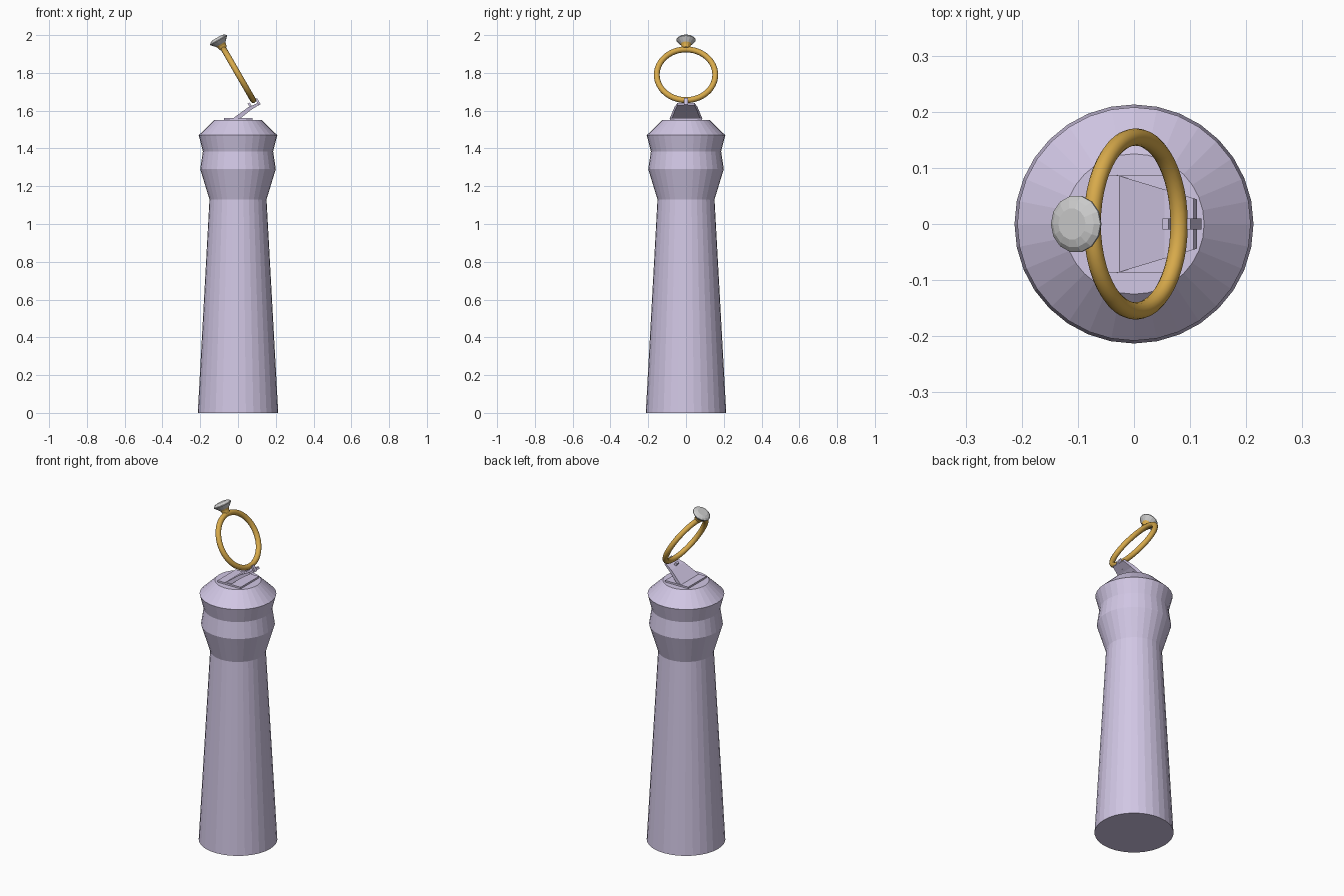
import bpy, bmesh
from math import cos, sin, pi, radians
from mathutils import Matrix, Vector

if "Cube" in bpy.data.objects:
    bpy.data.objects.remove(bpy.data.objects["Cube"])


def material(name, color):
    m = bpy.data.materials.new(name)
    m.diffuse_color = (*color, 1)
    m.use_nodes = True
    m.node_tree.nodes["Principled BSDF"].inputs["Base Color"].default_value = m.diffuse_color
    return m


LILAC = material("lilac", (0.64, 0.57, 0.78))
GOLD = material("gold", (0.68, 0.40, 0.07))


def finish(name, bm, mat=None, smooth=False):
    bmesh.ops.recalc_face_normals(bm, faces=bm.faces[:])
    me = bpy.data.meshes.new(name)
    bm.to_mesh(me)
    bm.free()
    ob = bpy.data.objects.new(name, me)
    bpy.context.collection.objects.link(ob)
    if mat:
        me.materials.append(mat)
    for p in me.polygons:
        p.use_smooth = smooth
    return ob


def lathe(name, profile, sides, mat=None):
    bm = bmesh.new()
    rings = [[bm.verts.new((r * cos(2 * pi * i / sides), r * sin(2 * pi * i / sides), z))
              for i in range(sides)] for r, z in profile]
    for a, b in zip(rings, rings[1:]):
        for i in range(sides):
            j = (i + 1) % sides
            bm.faces.new((a[i], a[j], b[j], b[i]))
    bm.faces.new(rings[0][::-1])
    bm.faces.new(rings[-1])
    return finish(name, bm, mat)


def slab(name, outline, w0, w1, mat):
    """Extrude an (x, z) outline across y, half width going from w0 at min x to w1 at max x."""
    xs = [p[0] for p in outline]
    lo, hi = min(xs), max(xs)
    bm = bmesh.new()
    sides = []
    for s in (-1, 1):
        sides.append([bm.verts.new((x, s * (w0 + (w1 - w0) * (x - lo) / (hi - lo)), z))
                      for x, z in outline])
    n = len(outline)
    for i in range(n):
        j = (i + 1) % n
        bm.faces.new((sides[0][i], sides[0][j], sides[1][j], sides[1][i]))
    bm.faces.new(sides[0])
    bm.faces.new(sides[1][::-1])
    return finish(name, bm, mat)


# Turned pedestal
lathe("pedestal", [(0.213, 0), (0.151, 1.13), (0.2, 1.29), (0.186, 1.385),
                   (0.208, 1.47), (0.125, 1.55)], 32, LILAC)

# Clip: flat foot, sloping tongue and two little claws
slab("clip_foot", [(-0.075, 1.545), (0.078, 1.545), (0.078, 1.56), (-0.075, 1.56)],
     0.086, 0.086, LILAC)
slab("clip_tongue", [(-0.03, 1.557), (0.01, 1.557), (0.066, 1.602), (0.112, 1.631),
                     (0.106, 1.641), (0.054, 1.618)], 0.087, 0.044, LILAC)
u, v = Vector((0.866, 0.5)), Vector((-0.5, 0.866))
for side, name in ((-1, "clip_claw_left"), (1, "clip_claw_right")):
    c = Vector((0.088, 1.631)) + u * side * 0.023
    slab(name, [tuple(c + u * a + v * b) for a, b in
                ((-0.006, -0.014), (0.006, -0.014), (0.006, 0.024), (-0.006, 0.024))],
         0.01, 0.01, LILAC)

# Tilted frame shared by the ring parts: local z points to the gem
TILT = Matrix.Translation((0.003, 0, 1.79)) @ Matrix.Rotation(radians(-30), 4, 'Y')

# Ring band
bm = bmesh.new()
N, M, R, r = 48, 12, 0.155, 0.0155
grid = [[bm.verts.new((r * sin(2 * pi * j / M),
                       (R + r * cos(2 * pi * j / M)) * cos(2 * pi * i / N),
                       (R + r * cos(2 * pi * j / M)) * sin(2 * pi * i / N)))
         for j in range(M)] for i in range(N)]
for i in range(N):
    for j in range(M):
        a, b, k = grid[i], grid[(i + 1) % N], (j + 1) % M
        bm.faces.new((a[j], a[k], b[k], b[j]))
finish("ring_band", bm, GOLD, True).matrix_world = TILT

# Setting and faceted gem
lathe("gem_setting", [(0.02, 0.16), (0.024, 0.178), (0.034, 0.196)],
      12, GOLD).matrix_world = TILT
lathe("gem", [(0.018, 0.176), (0.036, 0.194), (0.051, 0.21), (0.051, 0.214),
              (0.042, 0.222), (0.028, 0.227)], 14).matrix_world = TILT
